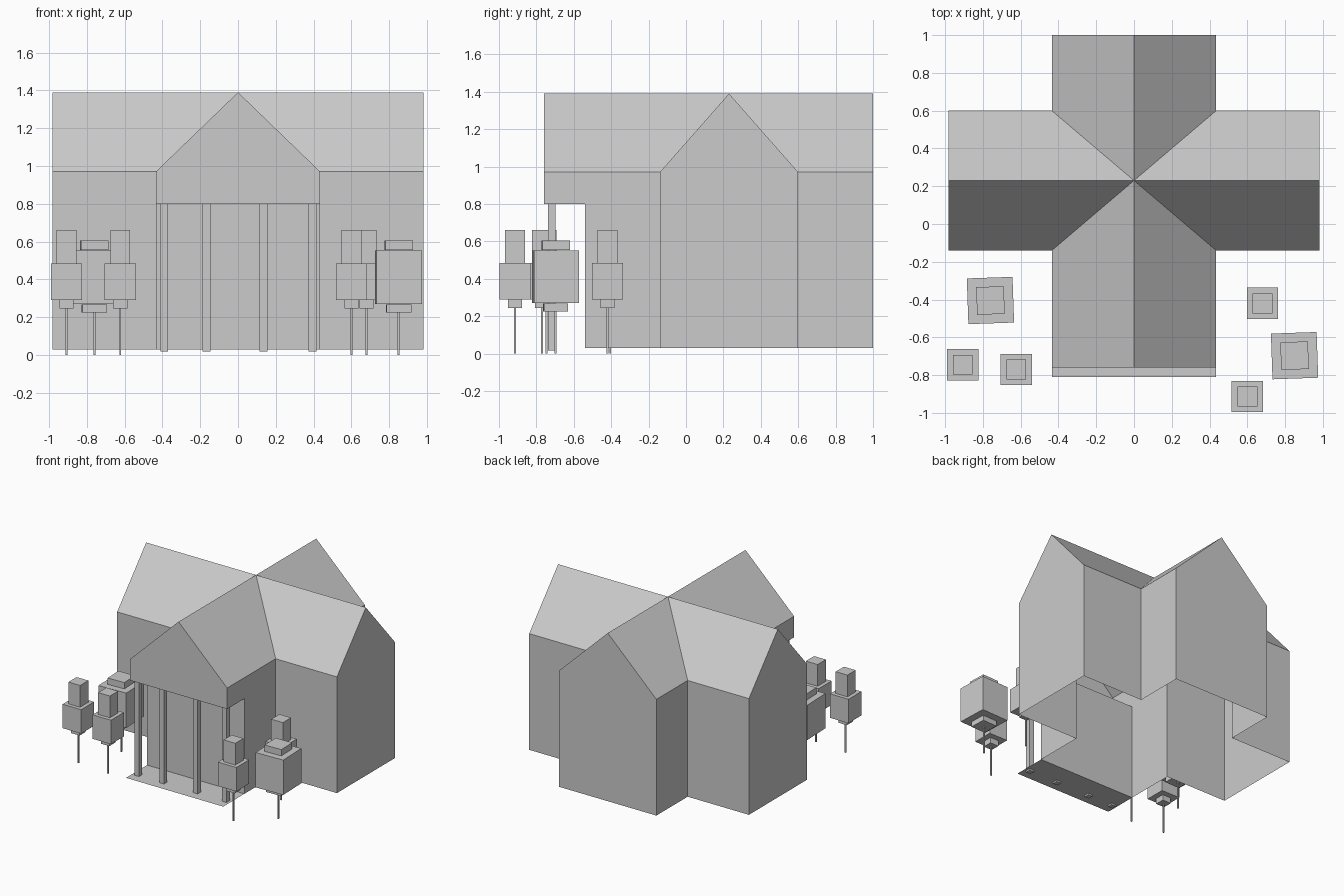
import bpy, bmesh
from math import radians
from mathutils import Vector, Matrix

cube = bpy.data.objects.get("Cube")
if cube:
    bpy.data.objects.remove(cube, do_unlink=True)

gray = bpy.data.materials.new("plain_gray")
gray.use_nodes = True
gray.diffuse_color = (0.6, 0.6, 0.6, 1)
gray.node_tree.nodes["Principled BSDF"].inputs["Base Color"].default_value = (0.6, 0.6, 0.6, 1)


def finish(name, bm):
    bmesh.ops.remove_doubles(bm, verts=bm.verts, dist=0.0005)
    mesh = bpy.data.meshes.new(name)
    bm.to_mesh(mesh)
    bm.free()
    mesh.materials.append(gray)
    obj = bpy.data.objects.new(name, mesh)
    bpy.context.collection.objects.link(obj)
    return obj


def add_box(bm, x, y, z0, z1, width, turn=0):
    mat = (Matrix.Translation((x, y, (z0 + z1) / 2))
           @ Matrix.Rotation(radians(turn), 4, "Z")
           @ Matrix.Diagonal((width, width, z1 - z0, 1)))
    bmesh.ops.create_cube(bm, size=1, matrix=mat)


# House: four gabled wings meeting under a crossed ridge, open underneath
BASE, PORCH_TOP, EAVE, RIDGE = 0.03, 0.8, 0.97, 1.39
HALF_X, HALF_Y, CENTER_Y = 0.435, 0.37, 0.23
FRONT_WALL, FRONT_GABLE = 0.77, 0.99


def add_wing(bm, angle, half, inner, length, porch=False):
    """One wing pointing along a direction; a porch wing has its wall set back."""
    turn = Matrix.Rotation(radians(angle), 3, "Z")

    def face(*points):
        bm.faces.new([bm.verts.new(turn @ Vector(p) + Vector((0, CENTER_Y, 0)))
                      for p in points])

    for s in (half, -half):
        face((0, 0, RIDGE), (length, 0, RIDGE), (length, s, EAVE), (inner, s, EAVE))
        wall = [(inner, s, EAVE), (inner, s, BASE)]
        if porch:
            wall += [(FRONT_WALL, s, BASE), (FRONT_WALL, s, PORCH_TOP)]
        low = PORCH_TOP if porch else BASE
        face(*wall, (length, s, low), (length, s, EAVE))
    face((length, -half, low), (length, half, low), (length, half, EAVE),
         (length, 0, RIDGE), (length, -half, EAVE))
    if porch:
        face((FRONT_WALL, -half, BASE), (FRONT_WALL, half, BASE),
             (FRONT_WALL, half, PORCH_TOP), (FRONT_WALL, -half, PORCH_TOP))


bm = bmesh.new()
add_wing(bm, 0, HALF_Y, HALF_X, 0.983)
add_wing(bm, 180, HALF_Y, HALF_X, 0.983)
add_wing(bm, 90, HALF_X, HALF_Y, 0.77)
add_wing(bm, -90, HALF_X, HALF_Y, FRONT_GABLE, porch=True)
bmesh.ops.remove_doubles(bm, verts=bm.verts, dist=0.0005)
bmesh.ops.recalc_face_normals(bm, faces=bm.faces)
finish("house", bm)

# Porch floor, a thin sheet
bm = bmesh.new()
y_front, y_back = -0.81, CENTER_Y - FRONT_WALL
bm.faces.new([bm.verts.new(p) for p in (
    (-HALF_X, y_front, BASE), (HALF_X, y_front, BASE),
    (HALF_X, y_back, BASE), (-HALF_X, y_back, BASE))])
finish("porch_floor", bm)

# Porch columns
for i, x in enumerate((-0.39, -0.167, 0.135, 0.394)):
    bm = bmesh.new()
    add_box(bm, x, -0.717, 0.017, PORCH_TOP, 0.041)
    finish(f"porch_column_{i + 1}", bm)


# Trees: thin trunk and three stacked foliage blocks
def tree(name, x, y, tiers, turn=0):
    bm = bmesh.new()
    add_box(bm, x, y, 0, tiers[0][0], 0.01)
    for z0, z1, width, twist in tiers:
        add_box(bm, x, y, z0, z1, width, turn * twist)
    finish(name, bm)


SLIM = ((0.245, 0.29, 0.075, 0), (0.29, 0.484, 0.165, 0), (0.484, 0.66, 0.105, 0))
BROAD = ((0.225, 0.267, 0.13, 1), (0.27, 0.552, 0.242, 1), (0.555, 0.606, 0.146, 1))
for i, (x, y) in enumerate(((-0.907, -0.745), (-0.623, -0.77), (0.68, -0.42), (0.6, -0.914))):
    tree(f"slim_tree_{i + 1}", x, y, SLIM)
tree("broad_tree_right", -0.76, -0.405, BROAD, 2)
tree("broad_tree_left", 0.85, -0.697, BROAD, 2)
